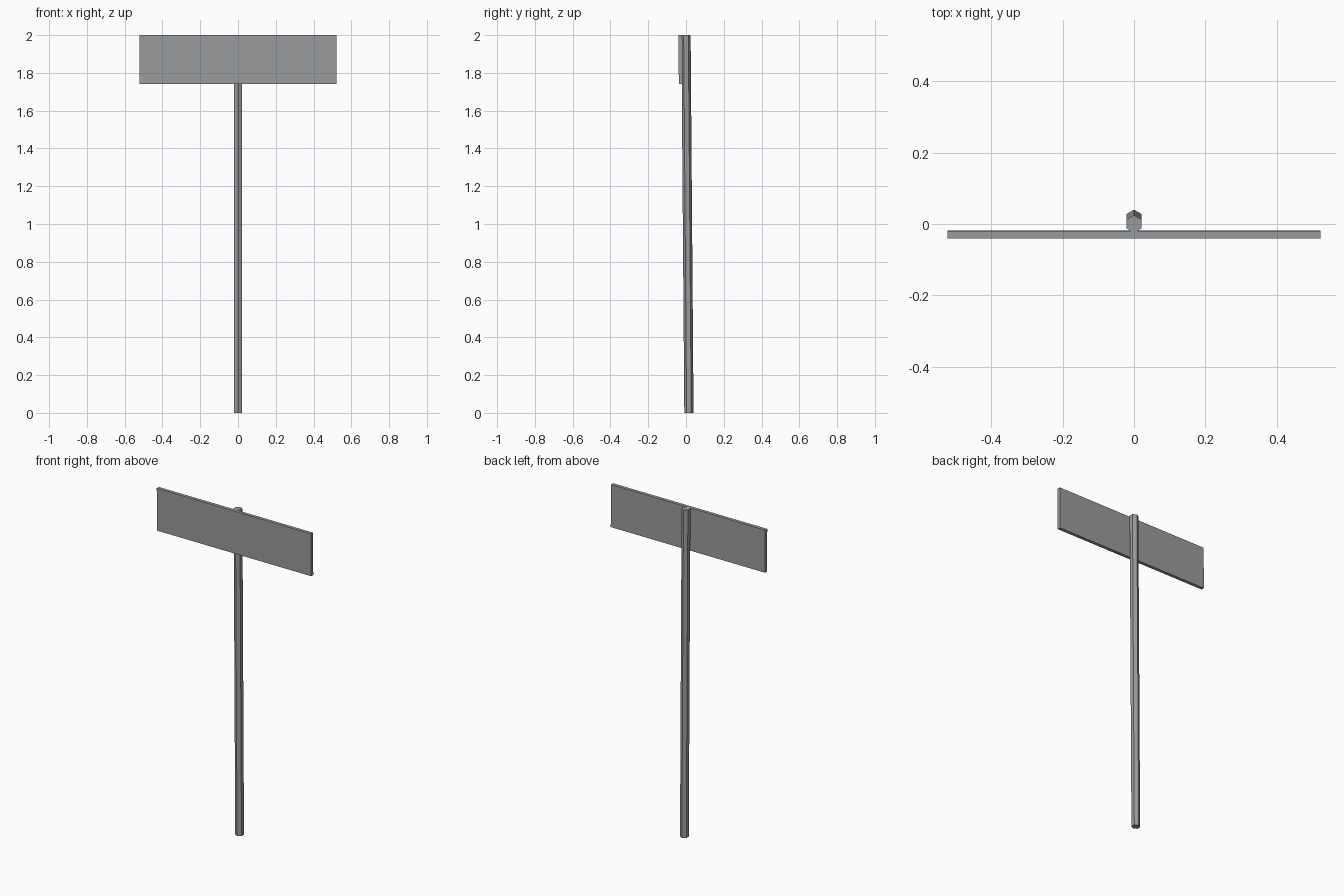
import bpy
import math

cube = bpy.data.objects.get("Cube")
if cube:
    bpy.data.objects.remove(cube, do_unlink=True)

# Single weathered-metal colour
grey = bpy.data.materials.new("grey_metal")
grey.use_nodes = True
COLOUR = (0.32, 0.33, 0.34, 1)
grey.diffuse_color = COLOUR
grey.node_tree.nodes["Principled BSDF"].inputs["Base Color"].default_value = COLOUR

RADIUS = 0.0245
BASE_Y, TOP_Y = 0.0155, 0.0
HEIGHT = 2.0


def lean(obj):
    """Shear the part backward at the foot so it follows the leaning pole."""
    for v in obj.data.vertices:
        v.co.y += BASE_Y + (TOP_Y - BASE_Y) * v.co.z / HEIGHT
    obj.data.materials.append(grey)


def bake(obj):
    bpy.ops.object.transform_apply(location=True, rotation=True, scale=True)
    lean(obj)


# Six-sided pole, corners toward front and back
bpy.ops.mesh.primitive_cylinder_add(vertices=6, radius=RADIUS, depth=HEIGHT,
                                    location=(0, 0, HEIGHT / 2))
pole = bpy.context.object
pole.name = "pole"
bake(pole)

# Thin sign board fixed to the front of the pole top
bpy.ops.mesh.primitive_cube_add(size=1, location=(0, -0.03, 1.87))
board = bpy.context.object
board.name = "sign_board"
board.scale = (1.044, 0.02, 0.26)
bake(board)
